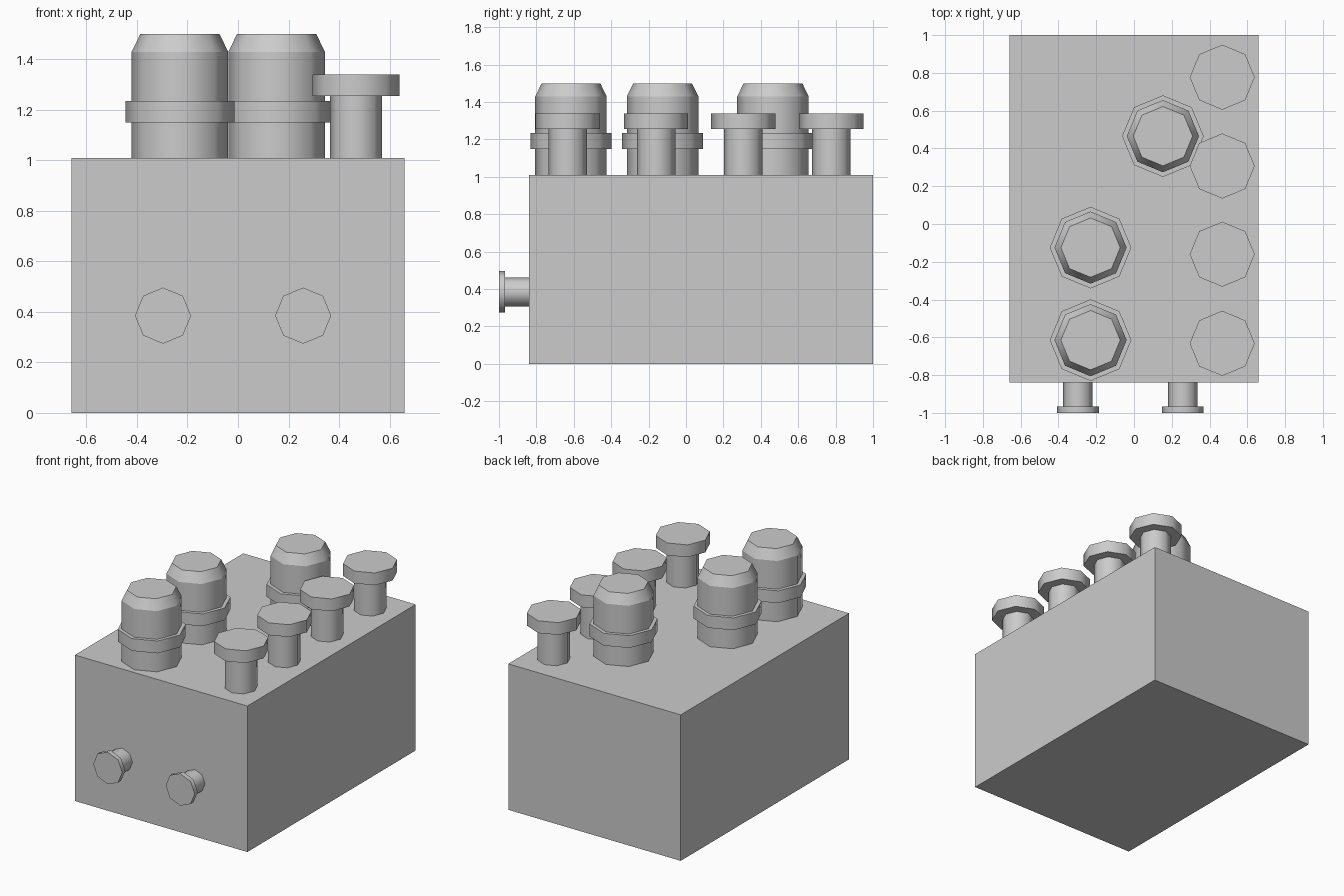
import bpy, bmesh, math
from mathutils import Matrix

cube = bpy.data.objects.get("Cube")
if cube:
    bpy.data.objects.remove(cube, do_unlink=True)

SIDES = 8
TOP = 1.01
FRONT = -0.84

grey = bpy.data.materials.new("plain grey")
grey.use_nodes = True
colour = (0.6, 0.6, 0.6, 1)
grey.diffuse_color = colour
grey.node_tree.nodes["Principled BSDF"].inputs["Base Color"].default_value = colour


def add_object(name, bm):
    bmesh.ops.recalc_face_normals(bm, faces=bm.faces)
    mesh = bpy.data.meshes.new(name)
    bm.to_mesh(mesh)
    bm.free()
    mesh.materials.append(grey)
    obj = bpy.data.objects.new(name, mesh)
    bpy.context.collection.objects.link(obj)
    return obj


def turned(name, profile, location, tilt=0):
    """Eight-sided turned part: (radius, height) profile, smooth around, sharp at each step."""
    bm = bmesh.new()
    rings = []
    for radius, height in profile:
        angles = [math.tau * i / SIDES for i in range(SIDES)]
        rings.append([bm.verts.new((radius * math.cos(a), radius * math.sin(a), height))
                      for a in angles])
    for low, high in zip(rings, rings[1:]):
        for i in range(SIDES):
            j = (i + 1) % SIDES
            bm.faces.new((low[i], low[j], high[j], high[i])).smooth = True
    bm.faces.new(rings[0][::-1])
    bm.faces.new(rings[-1])
    for edge in bm.edges:
        a, b = edge.verts
        same_ring = abs(a.co.z - b.co.z) < 1e-5 and abs(a.co.xy.length - b.co.xy.length) < 1e-5
        edge.smooth = not same_ring
    bm.transform(Matrix.Rotation(tilt, 4, "X"))
    add_object(name, bm).location = location


# Main box
bm = bmesh.new()
bmesh.ops.create_cube(bm, size=1)
bm.transform(Matrix.Translation((0, (1 + FRONT) / 2, TOP / 2))
             @ Matrix.Diagonal((1.32, 1 - FRONT, TOP, 1)))
add_object("main_box", bm)

# Large collared posts with tapered tops
post = [(0.191, 0), (0.191, 0.14), (0.216, 0.14), (0.216, 0.225),
        (0.191, 0.225), (0.191, 0.42), (0.157, 0.49)]
for n, (x, y) in enumerate([(-0.23, -0.615), (-0.23, -0.125), (0.153, 0.465)], 1):
    turned(f"collared_post_{n}", post, (x, y, TOP))

# Row of knobs on the left side of the top
knob = [(0.103, 0), (0.103, 0.245), (0.172, 0.245), (0.172, 0.33)]
for n, y in enumerate([-0.632, -0.16, 0.307, 0.777], 1):
    turned(f"top_knob_{n}", knob, (0.467, y, TOP))

# Small knobs on the front face
button = [(0.078, 0), (0.078, 0.127), (0.111, 0.127), (0.111, 0.16)]
for side, x in (("right", -0.297), ("left", 0.258)):
    turned(f"front_knob_{side}", button, (x, FRONT, 0.385), math.pi / 2)
